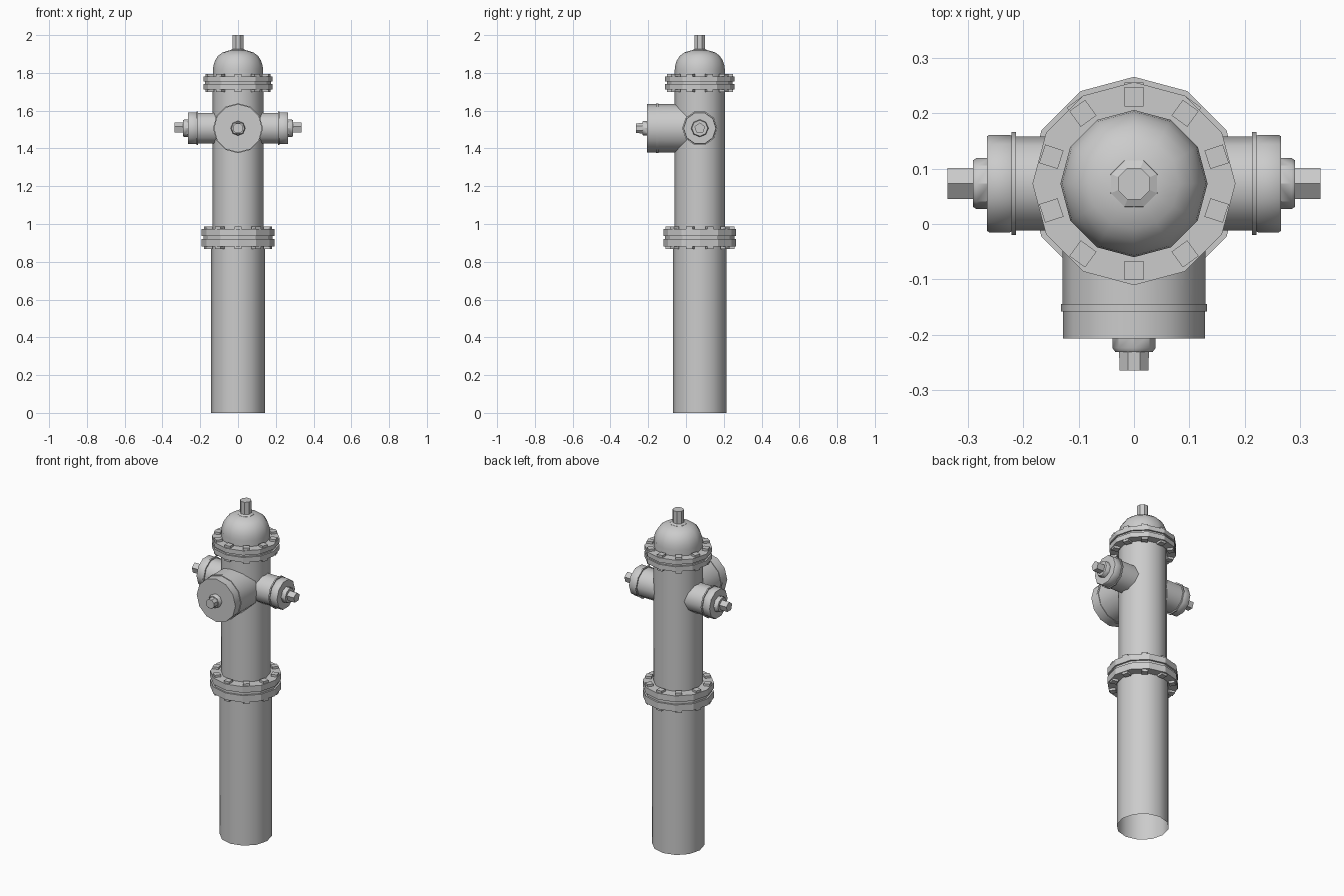
import bpy, bmesh, math
from mathutils import Matrix, Vector

if "Cube" in bpy.data.objects:
    bpy.data.objects.remove(bpy.data.objects["Cube"])

YC = 0.073      # y of the barrel axis
ZN = 1.507      # height of the outlets

iron = bpy.data.materials.new("grey_iron")
iron.diffuse_color = (0.6, 0.6, 0.6, 1)
iron.use_nodes = True
iron.node_tree.nodes["Principled BSDF"].inputs["Base Color"].default_value = iron.diffuse_color


def finish(bm, name, smooth):
    me = bpy.data.meshes.new(name)
    bm.to_mesh(me)
    bm.free()
    me.materials.append(iron)
    if smooth:
        me.shade_smooth()
        me.set_sharp_from_angle(angle=math.radians(40))
    ob = bpy.data.objects.new(name, me)
    bpy.context.collection.objects.link(ob)
    return ob


def lathe(name, profile, sides=12, mat=None, phase=0.0, caps=(True, True), smooth=True):
    """Spin (radius, height) points around local z, then place with mat."""
    mat = mat or Matrix.Translation((0, YC, 0))
    bm = bmesh.new()
    rings = []
    for r, h in profile:
        angs = [phase + 2 * math.pi * i / sides for i in range(sides)]
        rings.append([bm.verts.new((r * math.cos(a), r * math.sin(a), h)) for a in angs])
    for lo, hi in zip(rings, rings[1:]):
        for i in range(sides):
            j = (i + 1) % sides
            bm.faces.new((lo[i], lo[j], hi[j], hi[i]))
    if caps[0]:
        bm.faces.new(rings[0][::-1])
    if caps[1]:
        bm.faces.new(rings[-1])
    bm.transform(mat)
    if mat.determinant() < 0:
        bmesh.ops.reverse_faces(bm, faces=bm.faces[:])
    return finish(bm, name, smooth)


def flange(name, r, z0, z1, bolt_r, count=10):
    """Bolted pair of plates with a groove between them."""
    mid, g = z0 + (z1 - z0) * 0.52, (z1 - z0) * 0.09
    lathe(name, [(r, z0), (r, mid - g), (r - 0.01, mid - g),
                 (r - 0.01, mid + g), (r, mid + g), (r, z1)], smooth=False)
    bm = bmesh.new()
    for k in range(count):
        a = math.pi / 2 + 2 * math.pi * k / count
        for z, s in ((z1, 1), (z0, -1)):
            m = (Matrix.Translation((0, YC, z + s * 0.003)) @ Matrix.Rotation(a, 4, 'Z')
                 @ Matrix.Translation((bolt_r, 0, 0)) @ Matrix.Diagonal((0.035, 0.035, 0.02, 1)))
            bmesh.ops.create_cube(bm, size=1, matrix=m)
    finish(bm, name + "_bolts", False)


# Lower standpipe (open at the ground) and upper barrel
lathe("lower_pipe", [(0.142, 0), (0.142, 0.89)], caps=(False, False))
lathe("barrel", [(0.134, 0.95), (0.134, 1.75)], caps=(False, False))

# Bolted flanges
flange("ground_flange", 0.193, 0.88, 0.974, 0.165)
flange("bonnet_flange", 0.1835, 1.712, 1.781, 0.157)

# Domed bonnet and its operating nut
lathe("bonnet", [(0.133, 1.76), (0.133, 1.815), (0.13, 1.84), (0.122, 1.865),
                 (0.106, 1.89), (0.082, 1.908), (0.05, 1.918), (0.03, 1.921)])
lathe("operating_nut", [(0.05, 1.905), (0.045, 1.92), (0.031, 1.926), (0.031, 2.0)], sides=8,
      phase=math.pi / 8, smooth=False)

# Side outlets, mirrored left and right
for side, s in (("right", 1), ("left", -1)):
    m = (Matrix.Translation((0, YC, ZN)) @ Matrix.Diagonal((s, 1, 1, 1))
         @ Matrix.Rotation(math.pi / 2, 4, 'Y'))
    up = math.pi / 2
    lathe(side + "_outlet_neck", [(0.085, 0.05), (0.085, 0.215)], 10, m, up)
    lathe(side + "_outlet_ring", [(0.093, 0.213), (0.093, 0.221)], 10, m, up)
    lathe(side + "_outlet_cap", [(0.086, 0.22), (0.088, 0.224), (0.088, 0.262),
                                 (0.085, 0.266)], 10, m, up)
    lathe(side + "_cap_boss", [(0.046, 0.26), (0.046, 0.285), (0.042, 0.291)], 8, m, up)
    lathe(side + "_cap_nut", [(0.0295, 0.285), (0.0295, 0.337)], 5, m, math.pi, smooth=False)

# Large front outlet
m = Matrix.Translation((0, 0, ZN)) @ Matrix.Rotation(math.pi / 2, 4, 'X')
lathe("front_outlet_neck", [(0.13, -0.06), (0.129, 0.145)], 12, m)
lathe("front_outlet_ring", [(0.132, 0.145), (0.132, 0.158)], 12, m)
lathe("front_outlet_cap", [(0.128, 0.156), (0.128, 0.207)], 12, m)
lathe("front_cap_boss", [(0.039, 0.2), (0.039, 0.224), (0.034, 0.231)], 8, m)
lathe("front_cap_nut", [(0.0295, 0.225), (0.028, 0.265)], 8, m, math.pi / 8, smooth=False)
